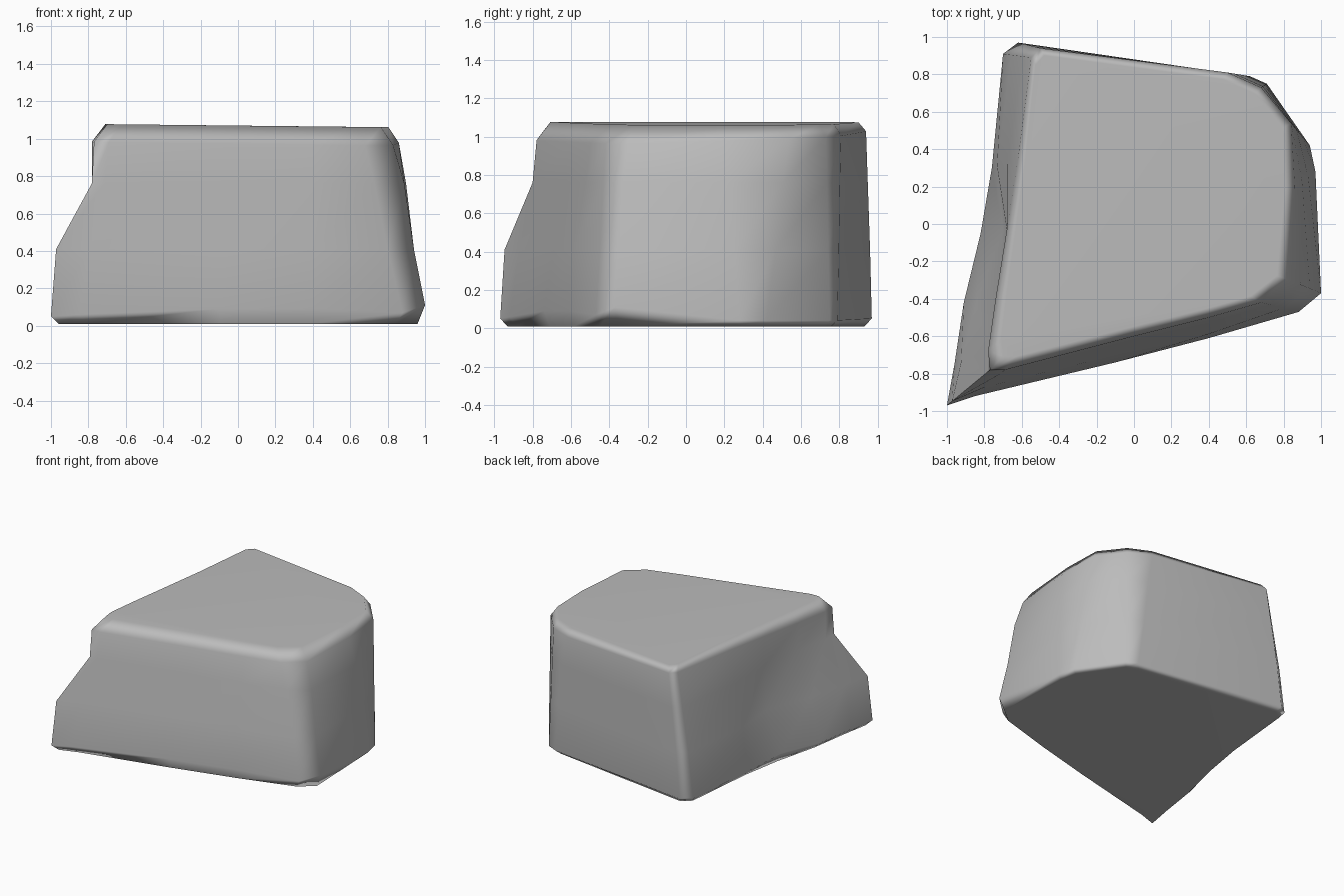
import bpy
import bmesh
import math
from mathutils import Vector

default_cube = bpy.data.objects.get("Cube")
if default_cube:
    bpy.data.objects.remove(default_cube, do_unlink=True)


def make_material(name, colour):
    material = bpy.data.materials.new(name)
    material.use_nodes = True
    material.diffuse_color = colour
    shader = material.node_tree.nodes["Principled BSDF"]
    shader.inputs["Base Color"].default_value = colour
    shader.inputs["Roughness"].default_value = 0.8
    return material


# Each column of the boulder: foot point, rim point, and how far the
# wall has leaned from foot to rim at the waist and at the shoulder
columns = [
    ((-1, -.97, .05), (-.77, -.78), (.12, .95)),   # front corner with low spur
    ((-.85, -.92, .06), (-.69, -.78), (.35, .85)),
    ((-.1, -.74, .09), (0, -.6), (.35, .8)),       # front wall
    ((.4, -.61, .09), (.4, -.5), (.2, .75)),
    ((.88, -.47, .07), (.68, -.42), (.4, .75)),
    ((1, -.37, .11), (.83, -.3), (.35, .65)),      # right wall
    ((.97, .28, .04), (.86, .2), (.35, .65)),
    ((.94, .42, .04), (.84, .54), (.4, .7)),
    ((.71, .75, .04), (.68, .73), (.4, .7)),       # back wall
    ((.62, .79, .04), (.5, .81), (.4, .7)),
    ((-.62, .97, .05), (-.5, .94), (.3, .7)),
    ((-.7, .91, .05), (-.55, .89), (.3, .7)),      # left wall with dents
    ((-.76, .3, .05), (-.62, .35), (.2, .6)),
    ((-.82, -.05, .08), (-.68, -.03), (.85, 1)),
    ((-.91, -.42, .05), (-.74, -.4), (.4, 1.1)),
    ((-.96, -.75, .05), (-.78, -.68), (.2, 1)),
]


def column_points(foot, rim, lean):
    """Points of one column, from the underside up to the flat top."""
    foot = Vector(foot)
    rim = Vector((*rim, .99))
    rim.z += .03 * rim.y - .02 * rim.x
    waist = foot.lerp(rim, lean[0])
    shoulder = foot.lerp(rim, lean[1])
    waist.z, shoulder.z = .41, .76
    base = foot * .96
    base.z = .01
    plateau = rim * (.93 + .03 * rim.y)
    plateau.z = 1.07 - .01 * rim.x
    return [base, foot, waist, shoulder, rim, plateau]


def build_boulder():
    bm = bmesh.new()
    grid = [[bm.verts.new(p) for p in column_points(*c)] for c in columns]

    # Walls
    for i, left in enumerate(grid):
        right = grid[(i + 1) % len(grid)]
        for j in range(len(left) - 1):
            bm.faces.new((left[j], right[j], right[j + 1], left[j + 1]))

    # Flat top and underside
    bm.faces.new([column[-1] for column in grid])
    bm.faces.new([column[0] for column in reversed(grid)])
    bmesh.ops.recalc_face_normals(bm, faces=bm.faces)

    mesh = bpy.data.meshes.new("boulder")
    bm.to_mesh(mesh)
    bm.free()
    boulder = bpy.data.objects.new("boulder", mesh)
    bpy.context.collection.objects.link(boulder)
    return boulder


boulder = build_boulder()
boulder.data.materials.append(make_material("stone grey", (.5, .5, .5, 1)))
bpy.ops.object.select_all(action="DESELECT")
boulder.select_set(True)
bpy.context.view_layer.objects.active = boulder
bpy.ops.object.shade_smooth_by_angle(angle=math.radians(65))

# Large faces keep flat shading while the worn edges stay soft
soft_edges = boulder.modifiers.new("soft edges", "WEIGHTED_NORMAL")
soft_edges.keep_sharp = True
